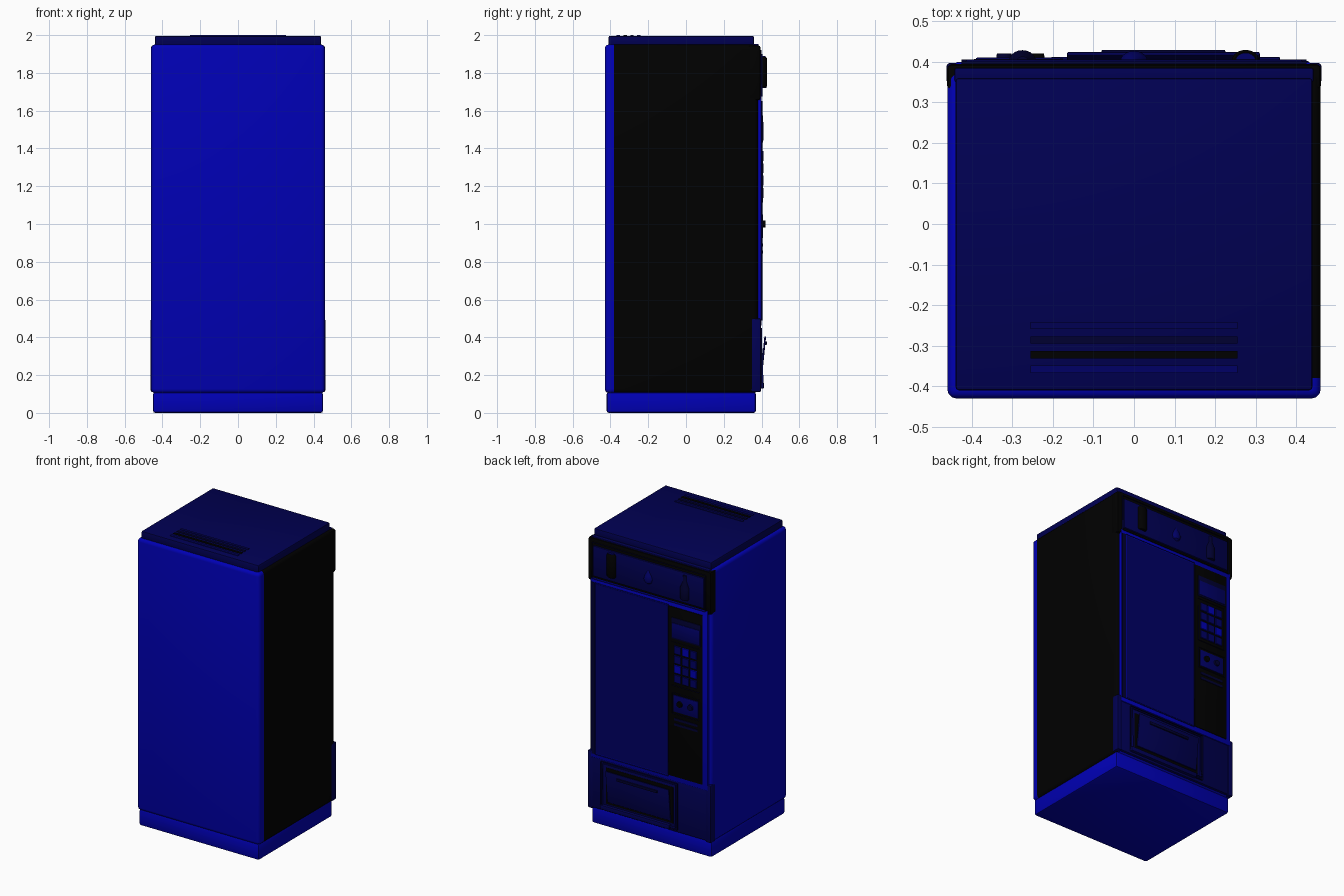
import bpy, bmesh, math
from mathutils import Vector

cube = bpy.data.objects.get("Cube")
if cube:
    bpy.data.objects.remove(cube)


def material(name, blue):
    m = bpy.data.materials.new(name)
    m.use_nodes = True
    color = (0, 0, blue, 1)
    m.diffuse_color = color
    m.node_tree.nodes["Principled BSDF"].inputs["Base Color"].default_value = color
    return m


BLUE = material("bright blue", 0.46)
GLASS = material("window blue", 0.13)
NAVY = material("dark navy", 0.085)
DEEP = material("deep navy", 0.03)
BLACK = material("black", 0)


def finish(name, bm, mats):
    bmesh.ops.recalc_face_normals(bm, faces=bm.faces)
    mesh = bpy.data.meshes.new(name)
    bm.to_mesh(mesh)
    bm.free()
    obj = bpy.data.objects.new(name, mesh)
    bpy.context.collection.objects.link(obj)
    for m in mats:
        mesh.materials.append(m)
    bpy.ops.object.select_all(action="DESELECT")
    obj.select_set(True)
    bpy.context.view_layer.objects.active = obj
    bpy.ops.object.shade_smooth_by_angle(angle=math.radians(35))
    return obj


def box_mesh(x, y, z, bevel=0.0, segments=2):
    bm = bmesh.new()
    bmesh.ops.create_cube(bm, size=1)
    lo, hi = Vector((x[0], y[0], z[0])), Vector((x[1], y[1], z[1]))
    for v in bm.verts:
        v.co = Vector([(lo[i] + hi[i]) / 2 + v.co[i] * (hi[i] - lo[i]) for i in range(3)])
    if bevel:
        bmesh.ops.bevel(bm, geom=bm.edges[:], offset=bevel, segments=segments,
                        profile=0.5, affect="EDGES")
    return bm


def box(name, x, y, z, mat, bevel=0.0, segments=2):
    return finish(name, box_mesh(x, y, z, bevel, segments), [mat])


def frame(name, x, z, y, border, mat):
    """Rectangular rim on the service face, open in the middle."""
    bm = bmesh.new()
    bmesh.ops.create_grid(bm, x_segments=1, y_segments=1, size=0.5)
    for v in bm.verts:
        v.co = Vector(((x[0] + x[1]) / 2 + v.co.x * (x[1] - x[0]), y[0],
                       (z[0] + z[1]) / 2 + v.co.y * (z[1] - z[0])))
    inner = bm.faces[:]
    bmesh.ops.inset_region(bm, faces=inner, thickness=border, use_boundary=True)
    bmesh.ops.delete(bm, geom=inner, context="FACES")
    ext = bmesh.ops.extrude_face_region(bm, geom=bm.faces[:])
    for v in ext["geom"]:
        if isinstance(v, bmesh.types.BMVert):
            v.co.y = y[1]
    return finish(name, bm, [mat])


def turned(name, x, y, profile, mat, flat=1.0, sides=20):
    """Lathe a (radius, z) profile around a vertical axis."""
    bm = bmesh.new()
    rings = [[bm.verts.new((x + r * math.cos(2 * math.pi * i / sides),
                            y + flat * r * math.sin(2 * math.pi * i / sides), z))
              for i in range(sides)] for r, z in profile]
    for a, b in zip(rings, rings[1:]):
        for i in range(sides):
            j = (i + 1) % sides
            bm.faces.new((a[i], a[j], b[j], b[i]))
    bm.faces.new(rings[0])
    bm.faces.new(rings[-1])
    return finish(name, bm, [mat])


# Cabinet: blue shell with one black side
bm = box_mesh((-0.46, 0.46), (-0.43, 0.38), (0.105, 1.95), 0.022, 3)
bmesh.ops.bisect_plane(bm, geom=bm.verts[:] + bm.edges[:] + bm.faces[:],
                       plane_co=(0, -0.38, 0), plane_no=(0, 1, 0))
for f in bm.faces:
    c = f.calc_center_median()
    f.material_index = 1 if c.x > 0.437 and c.y > -0.38 else 0
finish("cabinet", bm, [BLUE, BLACK])
box("base", (-0.45, 0.45), (-0.42, 0.37), (0, 0.11), BLUE, 0.012)
box("top_cap", (-0.44, 0.44), (-0.41, 0.36), (1.94, 1.996), NAVY, 0.008)
box("cap_ledge", (-0.442, 0.442), (0.35, 0.384), (1.93, 1.953), NAVY, 0.004)

# Vent slats on the top
for i, mat in enumerate((NAVY, DEEP, BLACK, GLASS)):
    y = -0.25 - 0.036 * i
    box(f"vent_slat_{i + 1}", (-0.255, 0.255), (y - 0.009, y + 0.009), (1.99, 2.0), mat)

# Door, window and trim
box("door", (-0.44, 0.435), (0.36, 0.399), (0.46, 1.68), BLUE, 0.004)
box("window", (-0.145, 0.395), (0.39, 0.401), (0.495, 1.645), GLASS)
frame("window_trim", (-0.148, 0.402), (0.488, 1.652), (0.395, 0.404), 0.008, DEEP)
box("window_post", (0.402, 0.43), (0.39, 0.402), (0.488, 1.652), DEEP)

# Header with its sign panel
box("header", (-0.461, 0.461), (0.33, 0.394), (1.655, 1.946), BLACK, 0.012)
frame("header_rim", (-0.425, 0.425), (1.675, 1.92), (0.385, 0.4), 0.02, DEEP)
box("sign_panel", (-0.415, 0.415), (0.385, 0.405), (1.695, 1.90), NAVY, 0.004)

# Raised sign shapes: can, drop, bottle
turned("can_shape", 0.275, 0.402, [(0.027, 1.725), (0.034, 1.735), (0.034, 1.875),
                                   (0.027, 1.885)], BLACK, 0.8)
turned("can_lid", 0.275, 0.402, [(0.025, 1.885), (0.025, 1.889)], GLASS, 0.8)
turned("drop_shape", 0, 0.402, [(0.006, 1.752), (0.024, 1.762), (0.033, 1.785),
                                (0.024, 1.81), (0.01, 1.835), (0.003, 1.85)], GLASS, 0.75)
turned("bottle_shape", -0.275, 0.402, [(0.028, 1.72), (0.033, 1.73), (0.033, 1.80),
                                       (0.014, 1.845), (0.014, 1.885)], DEEP, 0.8)

# Control column
box("control_panel", (-0.405, -0.15), (0.39, 0.403), (0.495, 1.645), BLACK, 0.003)
box("display_frame", (-0.395, -0.175), (0.395, 0.407), (1.43, 1.575), DEEP, 0.003)
box("display", (-0.39, -0.18), (0.40, 0.41), (1.44, 1.54), GLASS, 0.003)
frame("keypad_rim", (-0.385, -0.175), (1.115, 1.41), (0.398, 0.406), 0.01, DEEP)
for row in range(4):
    for col in range(3):
        x, z = -0.22 - col * 0.06, 1.36 - row * 0.065
        box(f"key_{row * 3 + col + 1}", (x - 0.026, x + 0.026), (0.40, 0.41),
            (z - 0.027, z + 0.027), BLUE if (row + 2 * col) % 4 == 2 else GLASS, 0.002, 1)

# Coin plate, knobs and note slot
frame("coin_rim", (-0.385, -0.18), (0.925, 1.065), (0.398, 0.406), 0.01, DEEP)
box("coin_plate", (-0.375, -0.19), (0.40, 0.408), (0.938, 1.052), GLASS, 0.003)
for name, x, mat in (("coin_slot", -0.24, BLACK), ("return_button", -0.32, DEEP)):
    bm = bmesh.new()
    bmesh.ops.create_cone(bm, cap_ends=True, segments=16, radius1=0.021,
                          radius2=0.018, depth=0.02)
    for v in bm.verts:
        v.co = Vector((x + v.co.x, 0.41 + v.co.z, 1.0 - v.co.y))
    finish(name, bm, [mat])
for i in range(2):
    z = 0.845 + i * 0.035
    box(f"note_slot_{i + 1}", (-0.37, -0.195), (0.40, 0.407), (z, z + 0.016), DEEP)

# Lower front with corner brackets
box("lower_front", (-0.46, 0.46), (0.355, 0.392), (0.115, 0.495), NAVY, 0.01)
for side, name in ((-1, "right_bracket"), (1, "left_bracket")):
    x = sorted((side * 0.425, side * 0.462))
    box(name, x, (0.345, 0.397), (0.11, 0.50), NAVY, 0.008)

# Delivery hatch with tilted flap and grip
frame("hatch_frame", (-0.215, 0.36), (0.135, 0.45), (0.385, 0.402), 0.012, DEEP)
frame("hatch_surround", (-0.203, 0.348), (0.147, 0.438), (0.385, 0.4), 0.026, NAVY)
box("hatch_recess", (-0.18, 0.325), (0.385, 0.394), (0.17, 0.415), BLACK)
flap = box("hatch_flap", (-0.165, 0.31), (0.393, 0.402), (0.185, 0.405), NAVY, 0.003)
grip = box("hatch_grip", (-0.08, 0.225), (0.398, 0.41), (0.36, 0.378), DEEP, 0.003)
for obj in (flap, grip):
    for v in obj.data.vertices:
        v.co.y += (v.co.z - 0.185) * 0.1
box("hatch_sill", (-0.16, 0.36), (0.38, 0.412), (0.13, 0.16), NAVY, 0.004)
